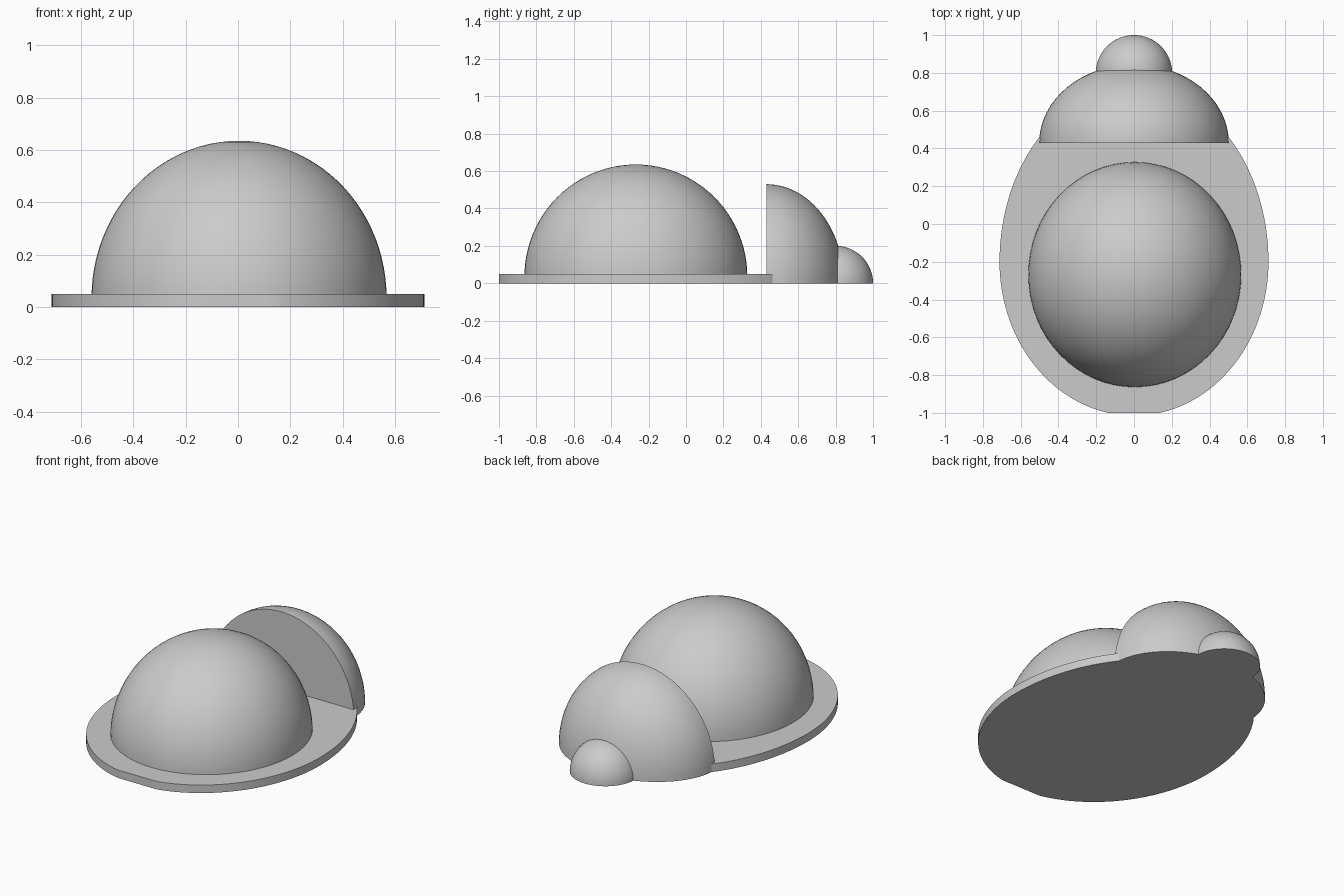
import bpy, bmesh
from math import sin, cos, pi

if "Cube" in bpy.data.objects:
    bpy.data.objects.remove(bpy.data.objects["Cube"])

grey = bpy.data.materials.new("plain_grey")
grey.use_nodes = True
colour = (0.6, 0.6, 0.6, 1)
grey.diffuse_color = colour
grey.node_tree.nodes["Principled BSDF"].inputs["Base Color"].default_value = colour


def finish(bm, name):
    bmesh.ops.recalc_face_normals(bm, faces=bm.faces)
    mesh = bpy.data.meshes.new(name)
    bm.to_mesh(mesh)
    bm.free()
    mesh.materials.append(grey)
    obj = bpy.data.objects.new(name, mesh)
    bpy.context.collection.objects.link(obj)
    bpy.ops.object.select_all(action='DESELECT')
    obj.select_set(True)
    bpy.context.view_layer.objects.active = obj
    bpy.ops.object.shade_smooth_by_angle(angle=pi / 6)
    return obj


def dome(name, centre, radii, floor, back_cut=None):
    """Ellipsoid sliced flat at the floor and, if asked, at a vertical plane."""
    bm = bmesh.new()
    bmesh.ops.create_uvsphere(bm, u_segments=64, v_segments=48, radius=1)
    for v in bm.verts:
        v.co = [c + r * p for c, r, p in zip(centre, radii, v.co)]
    cuts = [((0, 0, floor), (0, 0, -1))]
    if back_cut is not None:
        cuts.append(((0, back_cut, 0), (0, -1, 0)))
    for point, normal in cuts:
        cut = bmesh.ops.bisect_plane(
            bm, geom=bm.verts[:] + bm.edges[:] + bm.faces[:], dist=1e-5,
            plane_co=point, plane_no=normal, clear_outer=True)
        rim = [e for e in cut["geom_cut"]
               if isinstance(e, bmesh.types.BMEdge) and e.is_boundary]
        bmesh.ops.holes_fill(bm, edges=rim, sides=0)
    return finish(bm, name)


# Egg-shaped base plate with a short flat front edge
bm = bmesh.new()
outline = []
for i in range(128):
    a = 2 * pi * i / 128
    length = 0.93 if sin(a) > 0 else 0.815
    outline.append(bm.verts.new((0.712 * cos(a), max(-1, -0.2 + length * sin(a)), 0)))
base = bm.faces.new(outline)
top = bmesh.ops.extrude_face_region(bm, geom=[base])
bmesh.ops.translate(bm, vec=(0, 0, 0.05),
                    verts=[g for g in top["geom"] if isinstance(g, bmesh.types.BMVert)])
finish(bm, "base_plate")

# Large front dome, sliced rear dome and small end dome
dome("front_dome", (0.004, -0.268, 0.035), (0.564, 0.596, 0.6), 0.035)
dome("rear_dome", (0, 0.43, 0), (0.502, 0.415, 0.53), 0, back_cut=0.43)
dome("small_end_dome", (0, 0.8, 0), (0.202, 0.2, 0.2), 0)
